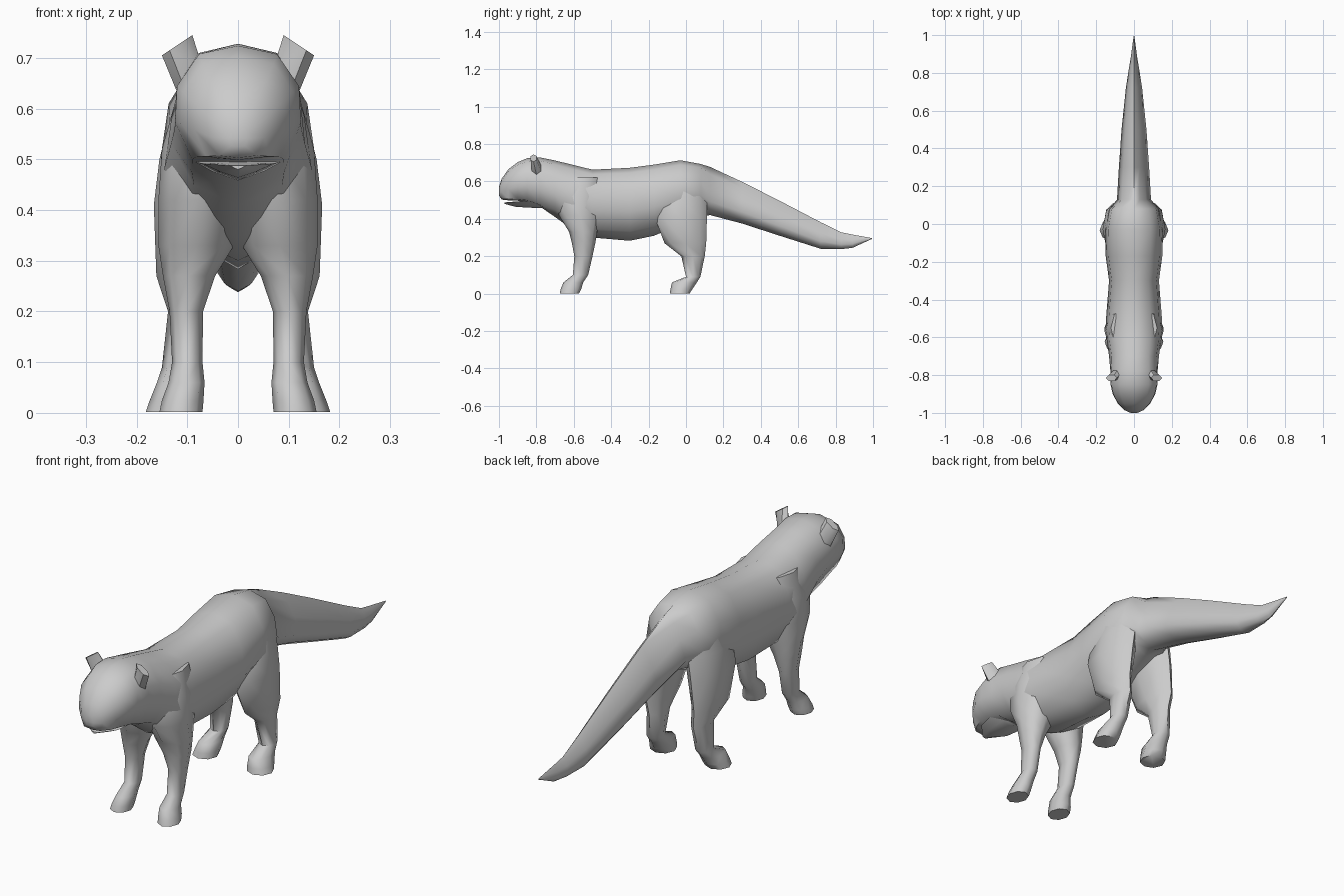
import bpy, bmesh
from math import cos, sin, pi, radians
from mathutils import Vector

old = bpy.data.objects.get("Cube")
if old:
    bpy.data.objects.remove(old)

fur = bpy.data.materials.new("grey fur")
fur.use_nodes = True
COLOUR = (0.6, 0.6, 0.6, 1)
fur.diffuse_color = COLOUR
fur.node_tree.nodes["Principled BSDF"].inputs["Base Color"].default_value = COLOUR


def loft(name, rings, angle=60):
    """Skin a row of equal rings, cap both ends and shade the result."""
    bm = bmesh.new()
    rows = [[bm.verts.new(p) for p in ring] for ring in rings]
    count = len(rows[0])
    for a, b in zip(rows, rows[1:]):
        for i in range(count):
            j = (i + 1) % count
            bm.faces.new((a[i], a[j], b[j], b[i]))
    bm.faces.new(rows[0])
    bm.faces.new(rows[-1])
    bmesh.ops.recalc_face_normals(bm, faces=bm.faces)
    mesh = bpy.data.meshes.new(name)
    bm.to_mesh(mesh)
    bm.free()
    mesh.materials.append(fur)
    obj = bpy.data.objects.new(name, mesh)
    bpy.context.collection.objects.link(obj)
    bpy.ops.object.select_all(action='DESELECT')
    obj.select_set(True)
    bpy.context.view_layer.objects.active = obj
    bpy.ops.object.shade_smooth_by_angle(angle=radians(angle))


def section(y, w, low, high, half):
    """Upright symmetric ring from a half outline of (width, height) fractions."""
    full = half + [(-x, z) for x, z in half[-2:0:-1]]
    return [(x * w, y, low + z * (high - low)) for x, z in full]


# Half outlines, from the top centre round to the bottom centre
HEAD = [(0, 1), (.62, .93), (.97, .66), (1, .36), (.73, .04), (0, 0)]
TRUNK = [(0, 1), (.58, .93), (.9, .7), (1, .4), (.66, .13), (0, 0)]
TAIL = [(0, 1), (.35, .85), (.7, .6), (1, .28), (.6, .1), (0, 0)]

# Head, trunk and tail in one skin: y, half width, bottom, top
head = [(-1, .018, .525, .57), (-.985, .052, .503, .615), (-.95, .086, .499, .665),
        (-.9, .113, .497, .703), (-.85, .124, .49, .724), (-.78, .125, .465, .728)]
trunk = [(-.7, .132, .41, .712), (-.61, .145, .345, .69), (-.5, .148, .3, .663),
         (-.3, .132, .283, .673), (-.17, .15, .31, .69), (-.03, .152, .37, .713),
         (.08, .13, .415, .693)]
tail = [(.13, .09, .42, .677), (.3, .08, .375, .598), (.5, .066, .31, .497),
        (.72, .043, .24, .382), (.83, .026, .238, .328), (.89, .016, .245, .316),
        (.995, .002, .293, .297)]
loft("body", [section(*s, shape) for part, shape in
              ((head, HEAD), (trunk, TRUNK), (tail, TAIL)) for s in part])

# Lower jaw
JAW = [(0, 1), (.6, 1), (1, .95), (.5, .4), (0, 0)]
loft("lower_jaw", [section(*s, JAW) for s in
                   [(-.97, .015, .48, .488), (-.91, .07, .464, .493),
                    (-.8, .092, .458, .499), (-.74, .09, .46, .53)]], 40)


def leg_ring(side, z, y0, y1, x0, x1):
    """Level eight-sided ring filling the given extents."""
    return [(side * ((x0 + x1) / 2 + (x1 - x0) / 2 * cos(k * pi / 4)),
             (y0 + y1) / 2 + (y1 - y0) / 2 * sin(k * pi / 4), z) for k in range(8)]


# Leg rings from shoulder or hip to sole: z, y range, x range
FRONT_LEG = [(.62, -.65, -.45, .0, .122), (.52, -.69, -.44, .0, .15),
             (.42, -.68, -.45, .0, .157), (.33, -.625, -.475, .008, .157),
             (.27, -.61, -.485, .045, .148), (.2, -.597, -.5, .069, .135),
             (.1, -.605, -.523, .07, .13), (.06, -.655, -.55, .066, .137),
             (.025, -.67, -.56, .068, .15), (.002, -.675, -.572, .07, .155)]
REAR_LEG = [(.62, -.1, .1, .01, .125), (.5, -.155, .112, .02, .155),
            (.41, -.168, .112, .035, .166), (.27, -.115, .108, .066, .161),
            (.2, -.025, .1, .07, .138), (.09, .0, .077, .08, .15),
            (.06, -.075, .058, .077, .16), (.025, -.083, .035, .075, .174),
            (.002, -.086, .02, .077, .182)]

for side, label in ((1, "left"), (-1, "right")):
    loft(label + "_front_leg", [leg_ring(side, *r) for r in FRONT_LEG])
    loft(label + "_rear_leg", [leg_ring(side, *r) for r in REAR_LEG])

    # Ear: short stub leaning outward, given by its inner and outer edge
    ear = []
    for y, deep, x0, z0, x1, z1 in ((-.79, .03, .055, .68, .1, .61),
                                    (-.8, .028, .078, .707, .122, .637),
                                    (-.815, .018, .09, .745, .15, .705)):
        inner, outer = Vector((side * x0, y, z0)), Vector((side * x1, y, z1))
        ear.append([(inner + outer) / 2 + (outer - inner) / 2 * cos(k * pi / 3)
                    + Vector((0, deep * sin(k * pi / 3), 0)) for k in range(6)])
    loft(label + "_ear", ear, 50)
